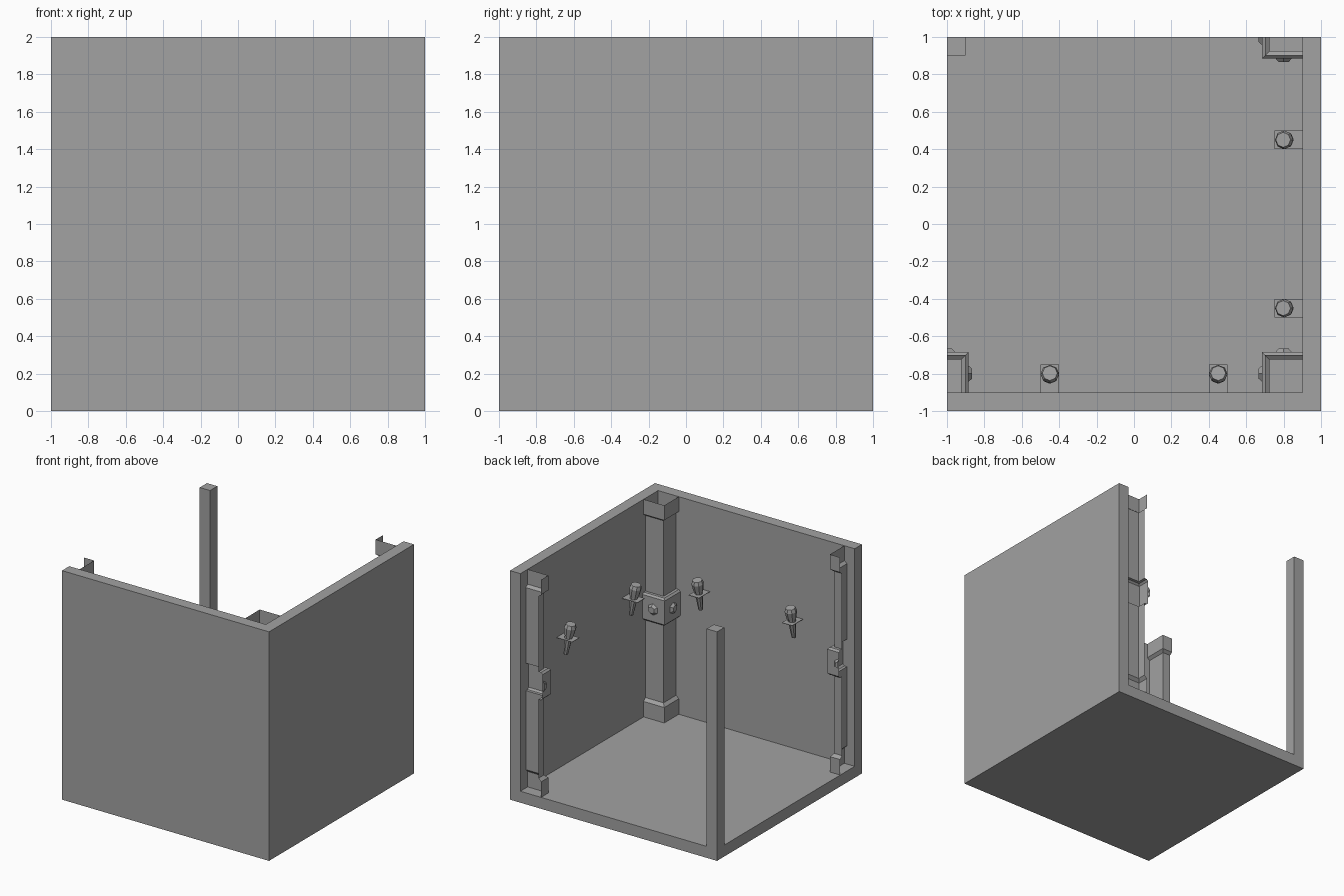
import bpy
import bmesh
from math import radians
from mathutils import Matrix, Vector

if "Cube" in bpy.data.objects:
    bpy.data.objects.remove(bpy.data.objects["Cube"])

stone = bpy.data.materials.new("stone_grey")
stone.use_nodes = True
COLOUR = (0.36, 0.36, 0.36, 1)
stone.diffuse_color = COLOUR
stone.node_tree.nodes["Principled BSDF"].inputs["Base Color"].default_value = COLOUR


def finish(name, bm):
    """Turn a bmesh into a named stone object."""
    mesh = bpy.data.meshes.new(name)
    bm.to_mesh(mesh)
    bm.free()
    mesh.materials.append(stone)
    obj = bpy.data.objects.new(name, mesh)
    bpy.context.collection.objects.link(obj)
    return obj


def loft(bm, rings, closed=False, caps=False):
    """Bridge successive rows of points with quads."""
    rows = [[bm.verts.new(p) for p in ring] for ring in rings]
    count = len(rows[0])
    for a, b in zip(rows, rows[1:]):
        for i in range(count if closed else count - 1):
            j = (i + 1) % count
            bm.faces.new((a[i], a[j], b[j], b[i]))
    if caps:
        bm.faces.new(rows[0][::-1])
        bm.faces.new(rows[-1])


def prism(outline, low, high):
    bm = bmesh.new()
    loft(bm, [[(x, y, z) for x, y in outline] for z in (low, high)], True, True)
    return bm


# Room: a solid block hollowed out, leaving floor, two walls and a corner post
room = finish("room_shell", prism([(-1, -1), (1, -1), (1, 1), (-1, 1)], 0, 2))
hollow = finish("room_cutter", prism(
    [(-2, -.9), (.9, -.9), (.9, 2), (-.9, 2), (-.9, .9), (-2, .9)], .1, 3))
hollow.hide_render = True
cut = room.modifiers.new("hollow", "BOOLEAN")
cut.operation = "DIFFERENCE"
cut.solver = "EXACT"
cut.object = hollow
bpy.context.view_layer.objects.active = room
bpy.ops.object.modifier_apply(modifier=cut.name)
bpy.data.objects.remove(hollow)


# Pillars: one moulded profile of (offset, height) swept round an outer corner
SHAFT, BLOCK, COLLAR = .075, .1, .115
PROFILE = [(BLOCK, .1), (BLOCK, .235), (SHAFT, .26), (SHAFT, .95),
           (BLOCK, .95), (COLLAR, .965), (COLLAR, 1.175), (BLOCK, 1.19),
           (SHAFT, 1.19), (SHAFT, 1.85), (BLOCK, 1.87), (BLOCK, 2)]


def add_stud(bm, centre, direction):
    """Six-sided tapered stud standing out from the collar."""
    normal = Vector(direction)
    turn = normal.to_track_quat("Z", "Y").to_matrix().to_4x4()
    place = Matrix.Translation(Vector(centre) + normal * (COLLAR + .01))
    bmesh.ops.create_cone(bm, cap_ends=True, segments=6, radius1=.05,
                          radius2=.03, depth=.02, matrix=place @ turn)


def pillar(name, cx, cy, end_x, end_y, sx, sy):
    bm = bmesh.new()
    loft(bm, [[(end_x, cy + sy * o, z), (cx + sx * o, cy + sy * o, z),
               (cx + sx * o, end_y, z)] for o, z in PROFILE])
    add_stud(bm, (cx, cy, 1.07), (sx, 0, 0))
    add_stud(bm, (cx, cy, 1.07), (0, sy, 0))
    # Trim studs flush with the open sides of the room
    for point in ((-1, 0, 0), (0, 1, 0)):
        bmesh.ops.bisect_plane(bm, geom=bm.verts[:] + bm.edges[:] + bm.faces[:],
                               plane_co=point, plane_no=point, clear_outer=True)
    finish(name, bm)


pillar("corner_pillar", .8, -.8, .9, -.9, -1, 1)
pillar("back_half_pillar", .8, 1, .9, 1, -1, -1)
pillar("right_half_pillar", -1, -.8, -1, -.9, 1, 1)


# Torches: tapered handle and flared head leaning off a thin wall bracket
TORCH = [(.018, -.15), (.034, .03), (.04, .03), (.05, .1), (.04, .13)]


def torch(name, place):
    bm = bmesh.new()
    lean = place @ Matrix.Translation((.02, 0, 1.25)) @ Matrix.Rotation(radians(-10), 4, "Y")
    for (r1, z1), (r2, z2) in zip(TORCH, TORCH[1:]):
        if z1 != z2:
            bmesh.ops.create_cone(
                bm, cap_ends=True, segments=8, radius1=r1, radius2=r2, depth=z2 - z1,
                matrix=lean @ Matrix.Translation((0, 0, (z1 + z2) / 2)))
    finish(name, bm)
    bm = bmesh.new()
    bmesh.ops.create_cube(bm, size=1, matrix=place @ Matrix.Translation((.025, 0, 1.25))
                          @ Matrix.Diagonal((.15, .1, .004, 1)))
    finish(name + "_bracket", bm)


for side, shift in (("left", .45), ("right", -.45)):
    torch("front_wall_torch_" + side,
          Matrix.Translation((shift, -.8, 0)) @ Matrix.Rotation(radians(-90), 4, "Z"))
for side, shift in (("back", .45), ("front", -.45)):
    torch("side_wall_torch_" + side, Matrix.Translation((.8, shift, 0)))
